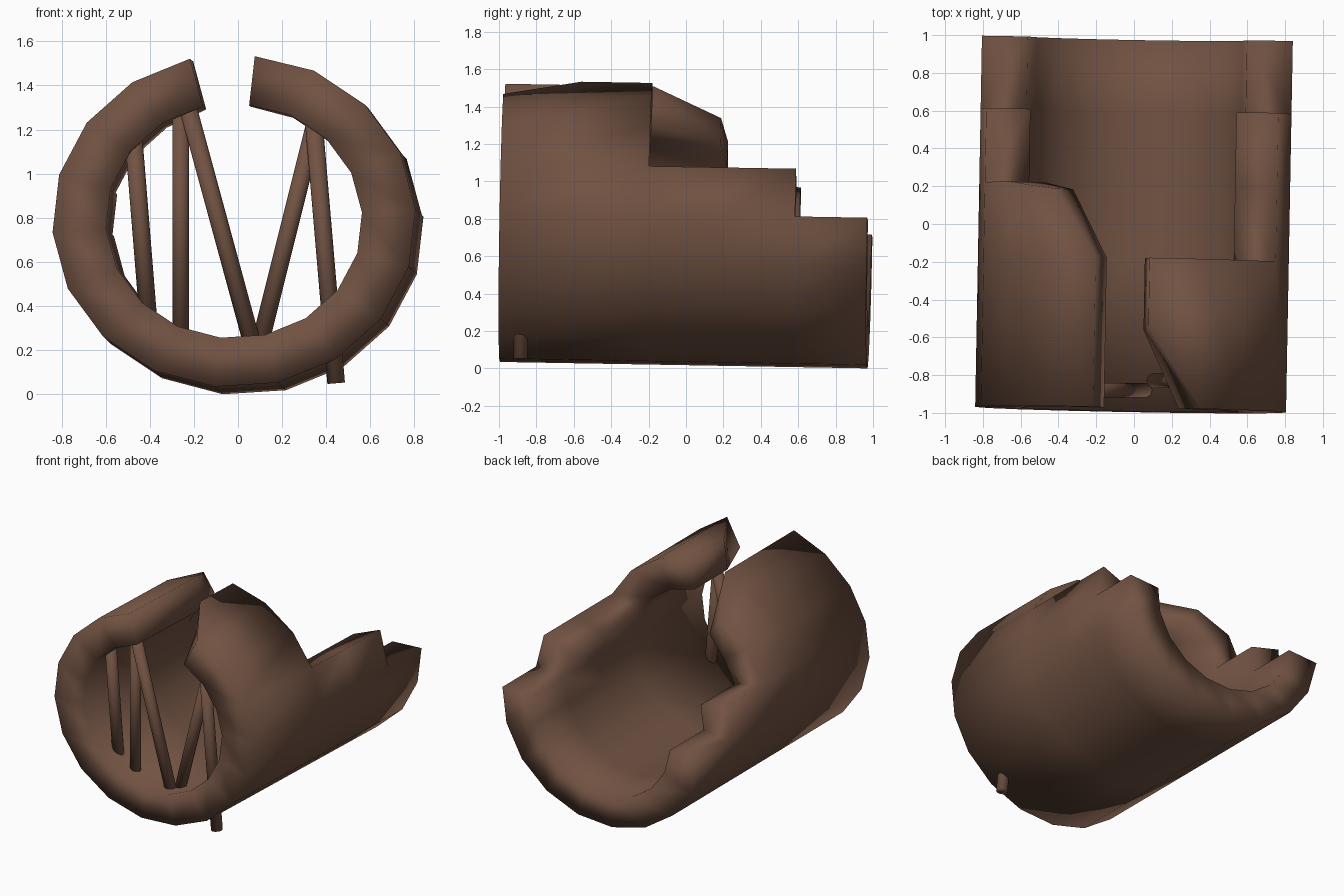
import bpy, bmesh, math
from mathutils import Vector, Matrix

if "Cube" in bpy.data.objects:
    bpy.data.objects.remove(bpy.data.objects["Cube"])

wood = bpy.data.materials.new("brown_wood")
wood.diffuse_color = (0.165, 0.085, 0.055, 1)
wood.use_nodes = True
wood.node_tree.nodes["Principled BSDF"].inputs["Base Color"].default_value = wood.diffuse_color

SIDES, STEP = 18, math.radians(20)
START = math.radians(104)            # left lip of the open slot at the top
RX, RZ, INNER = 0.825, 0.757, 0.705
STATIONS = [-0.983, -0.19, 0.205, 0.597, 0.983]

# Number of lengthwise cells kept for each plank, going round from the left lip
CELLS = [2, 2, 2, 3] + [4] * 9 + [3, 1, 1, 1]


def finish(bm, name):
    bmesh.ops.recalc_face_normals(bm, faces=bm.faces)
    mesh = bpy.data.meshes.new(name)
    bm.to_mesh(mesh)
    bm.free()
    mesh.materials.append(wood)
    for p in mesh.polygons:
        p.use_smooth = True
    ob = bpy.data.objects.new(name, mesh)
    bpy.context.collection.objects.link(ob)
    return ob


# Hollow broken trunk: thick 18-sided tube with one side open and stepped ends
def trunk_point(k, s, layer):
    a = START + k * STEP
    y, f = STATIONS[s], (1.0, INNER)[layer]
    if k == 0 and s == 2:            # left lip tapers to a point
        y = STATIONS[1]
    if k == 1 and s == 2:
        y = 0.17
        f = (0.91, INNER)[layer]
    if k == SIDES - 1 and s == 0:    # right lip is broken off at the front
        y = -0.57
    return Vector((RX * f * math.cos(a), y, RZ * f * math.sin(a)))


bm = bmesh.new()
verts = {}


def v(k, s, layer):
    key = (k, s, layer)
    if key not in verts:
        verts[key] = bm.verts.new(trunk_point(*key))
    return verts[key]


def quad(*keys):
    bm.faces.new([v(*key) for key in keys])


cells = {(k, s) for k, n in enumerate(CELLS) for s in range(n)}
for k, s in sorted(cells):
    for layer in (0, 1):
        quad((k, s, layer), (k + 1, s, layer), (k + 1, s + 1, layer), (k, s + 1, layer))
    for ds in (0, 1):                # front and back ends
        if (k, s + 2 * ds - 1) not in cells:
            e = s + ds
            quad((k, e, 0), (k + 1, e, 0), (k + 1, e, 1), (k, e, 1))
    for dk in (0, 1):                # long plank sides
        if (k + 2 * dk - 1, s) not in cells:
            e = k + dk
            quad((e, s, 0), (e, s + 1, 0), (e, s + 1, 1), (e, s, 1))

bmesh.ops.remove_doubles(bm, verts=bm.verts, dist=0.0005)
bm.transform(Matrix.Translation((0, 0, 0.77))
             @ Matrix.Rotation(math.radians(-1.05), 4, 'Z')
             @ Matrix.Rotation(math.radians(-1.0), 4, 'X'))
finish(bm, "hollow_trunk")


# Thin sticks across the front opening: (top x, z), (bottom x, z), depth
STICKS = [
    ((-0.478, 1.22), (-0.405, 0.32), -0.83),
    ((-0.26, 1.33), (-0.26, 0.24), -0.84),
    ((-0.235, 1.33), (0.075, 0.19), -0.88),
    ((0.355, 1.25), (0.09, 0.19), -0.83),
    ((0.34, 1.28), (0.445, 0.05), -0.885),
]
for i, (top, bottom, y) in enumerate(STICKS):
    a, b = Vector((top[0], y, top[1])), Vector((bottom[0], y, bottom[1]))
    bm = bmesh.new()
    bmesh.ops.create_cone(bm, cap_ends=True, segments=10, radius1=0.04,
                          radius2=0.04, depth=(a - b).length)
    bm.transform(Matrix.Translation((a + b) / 2)
                 @ (a - b).to_track_quat('Z', 'Y').to_matrix().to_4x4())
    finish(bm, f"stick_{i + 1}")
